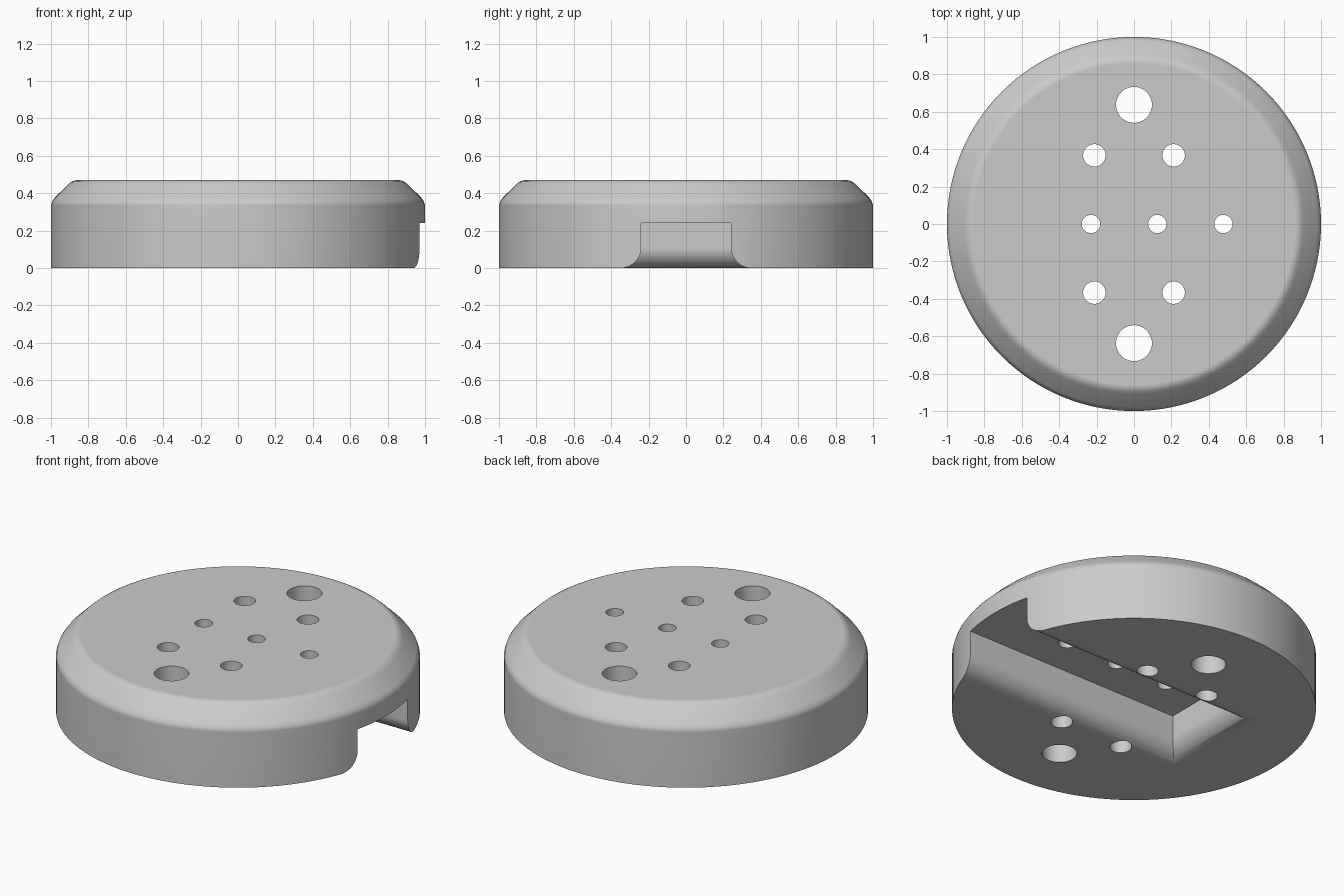
import bpy, bmesh, math

cube = bpy.data.objects.get("Cube")
if cube:
    bpy.data.objects.remove(cube, do_unlink=True)

grey = bpy.data.materials.new("light grey")
grey.use_nodes = True
grey.diffuse_color = (0.6, 0.6, 0.6, 1)
grey.node_tree.nodes["Principled BSDF"].inputs["Base Color"].default_value = (0.6, 0.6, 0.6, 1)


def loft(name, rings):
    """Closed solid through a stack of equal-length point rings."""
    bm = bmesh.new()
    loops = [[bm.verts.new(p) for p in ring] for ring in rings]
    n = len(loops[0])
    for a, b in zip(loops, loops[1:]):
        for i in range(n):
            j = (i + 1) % n
            bm.faces.new((a[i], a[j], b[j], b[i]))
    bm.faces.new(loops[0][::-1])
    bm.faces.new(loops[-1])
    bmesh.ops.recalc_face_normals(bm, faces=bm.faces)
    me = bpy.data.meshes.new(name)
    bm.to_mesh(me)
    bm.free()
    me.materials.append(grey)
    ob = bpy.data.objects.new(name, me)
    bpy.context.collection.objects.link(ob)
    return ob


def circle(r, z, n, cx=0, cy=0):
    return [(cx + r * math.cos(2 * math.pi * i / n),
             cy + r * math.sin(2 * math.pi * i / n), z) for i in range(n)]


def cut(target, cutter):
    cutter.hide_render = True
    mod = target.modifiers.new("cut", 'BOOLEAN')
    mod.operation = 'DIFFERENCE'
    mod.solver = 'EXACT'
    mod.object = cutter
    bpy.context.view_layer.objects.active = target
    bpy.ops.object.modifier_apply(modifier=mod.name)
    bpy.data.objects.remove(cutter, do_unlink=True)


# Round body with a softened chamfer at the top rim
profile = [(1, 0), (1, 0.335), (0.994, 0.355), (0.98, 0.376), (0.91, 0.445),
           (0.895, 0.458), (0.88, 0.466), (0.86, 0.47)]
body = loft("disc_body", [circle(r, z, 128) for r, z in profile])

# Channel underneath, open on the left side, with rounded lower edges
R = 0.11
levels = [(R, -0.05)]
for k in range(12, -1, -1):
    t = math.pi / 2 * k / 12
    levels.append((R - R * math.cos(t), R - R * math.sin(t)))
levels.append((0, 0.24))
channel = loft("channel_cutter", [
    [(-0.48 - o, -0.24 - o, z), (1.2, -0.24 - o, z),
     (1.2, 0.24 + o, z), (-0.48 - o, 0.24 + o, z)] for o, z in levels])
cut(body, channel)

# Through holes: x, y, radius
holes = [(x, 0, 0.049) for x in (-0.23, 0.125, 0.478)]
holes += [(x, y, 0.06) for x in (-0.212, 0.212) for y in (-0.367, 0.367)]
holes += [(0, y, 0.096) for y in (-0.637, 0.637)]
for x, y, r in holes:
    cut(body, loft("hole_cutter", [circle(r, z, 40, x, y) for z in (-0.2, 0.7)]))

# Smooth shading with crisp edges and flat large faces
bpy.ops.object.select_all(action='DESELECT')
body.select_set(True)
bpy.context.view_layer.objects.active = body
bpy.ops.object.shade_smooth_by_angle(angle=math.radians(35))
weighted = body.modifiers.new("weighted_normals", 'WEIGHTED_NORMAL')
weighted.keep_sharp = True
